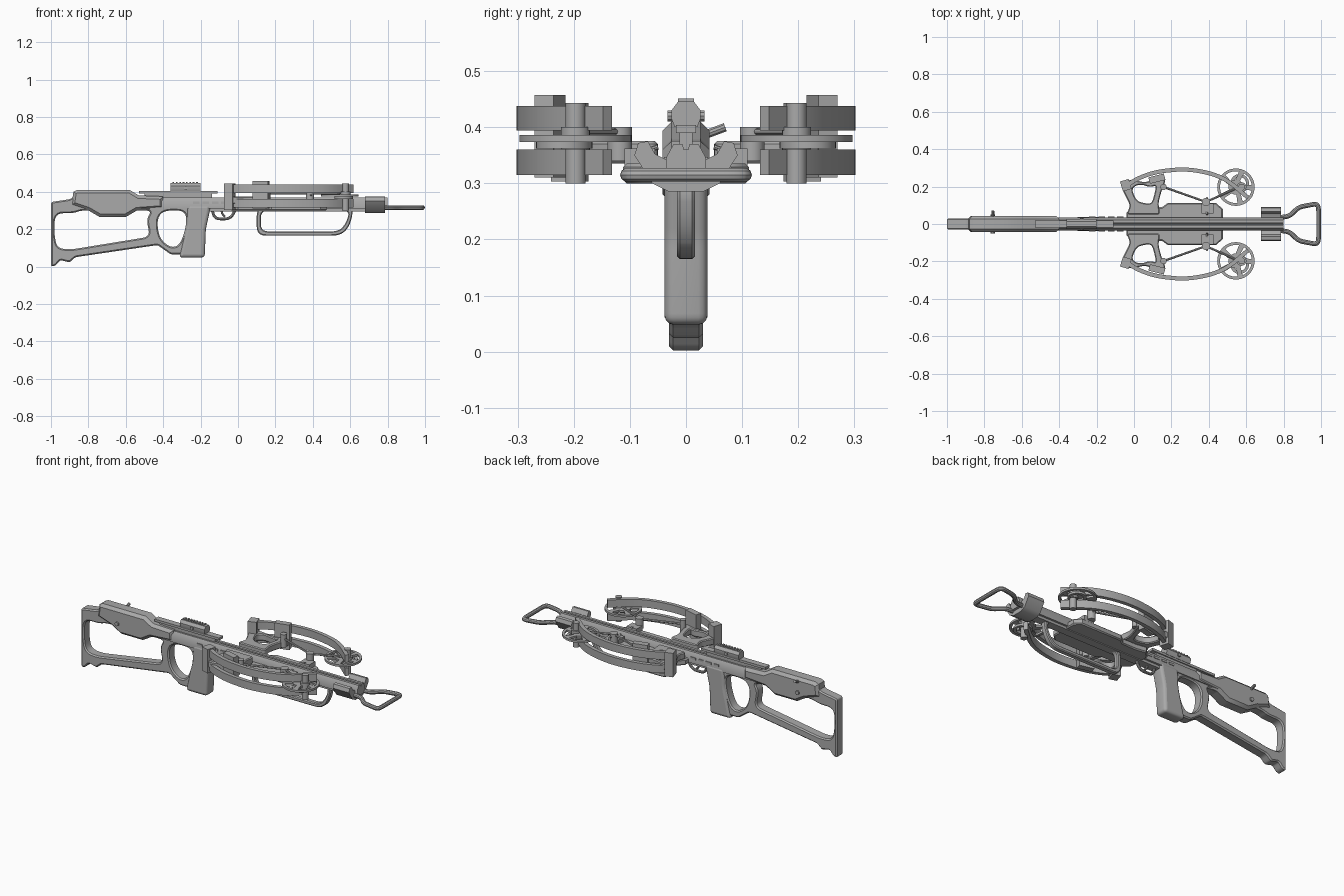
import bpy
from math import pi, cos, sin
from mathutils import Vector

if "Cube" in bpy.data.objects:
    bpy.data.objects.remove(bpy.data.objects["Cube"], do_unlink=True)

grey = bpy.data.materials.new("plain grey")
grey.use_nodes = True
grey.diffuse_color = (0.4, 0.4, 0.4, 1)
grey.node_tree.nodes["Principled BSDF"].inputs["Base Color"].default_value = (0.4, 0.4, 0.4, 1)


def finish(ob, name):
    ob.name = name
    ob.data.materials.clear()
    ob.data.materials.append(grey)
    bpy.ops.object.shade_smooth_by_angle(angle=0.6)
    return ob


def rounded(pts, r, closed=True, steps=5):
    """Round each corner of a path with a short quadratic arc."""
    pts = [Vector(p) for p in pts]
    n, out = len(pts), []
    for i, p in enumerate(pts):
        if r == 0 or (not closed and i in (0, n - 1)):
            out.append(p)
            continue
        a, b = pts[i - 1] - p, pts[(i + 1) % n] - p
        a = p + a.normalized() * min(r, a.length * 0.48)
        b = p + b.normalized() * min(r, b.length * 0.48)
        for k in range(steps + 1):
            t = k / steps
            out.append(a * (1 - t) ** 2 + p * 2 * t * (1 - t) + b * t * t)
    return out


def curve_object(name, dims, paths, closed):
    cu = bpy.data.curves.new(name, "CURVE")
    cu.dimensions = dims
    for path in paths:
        sp = cu.splines.new("POLY")
        sp.points.add(len(path) - 1)
        for q, p in zip(sp.points, path):
            q.co = (p[0], p[1], p[2] if len(p) > 2 else 0, 1)
        sp.use_cyclic_u = closed
    ob = bpy.data.objects.new(name, cu)
    bpy.context.collection.objects.link(ob)
    bpy.ops.object.select_all(action="DESELECT")
    ob.select_set(True)
    bpy.context.view_layer.objects.active = ob
    return ob


def plate(name, loops, plane, lo, hi, bevel=0.0, res=0):
    """Extrude an outline with holes along the axis normal to the plane."""
    ob = curve_object(name, "2D", loops, True)
    cu, mid = ob.data, (lo + hi) / 2
    cu.fill_mode = "BOTH"
    cu.extrude = (hi - lo) / 2 - bevel
    cu.bevel_depth, cu.bevel_resolution, cu.offset = bevel, res, -bevel
    if plane == "XZ":
        ob.rotation_euler, ob.location = (pi / 2, 0, 0), (0, mid, 0)
    elif plane == "YZ":
        ob.rotation_euler, ob.location = (pi / 2, 0, pi / 2), (mid, 0, 0)
    else:
        ob.location = (0, 0, mid)
    bpy.ops.object.convert(target="MESH")
    return finish(bpy.context.object, name)


def tube(name, path, radius, closed=False):
    ob = curve_object(name, "3D", [path], closed)
    ob.data.bevel_depth, ob.data.bevel_resolution = radius, 3
    ob.data.use_fill_caps = True
    bpy.ops.object.convert(target="MESH")
    return finish(bpy.context.object, name)


def box(name, x, y, z, turn=0):
    bpy.ops.mesh.primitive_cube_add(size=1, location=[sum(v) / 2 for v in (x, y, z)], rotation=(0, 0, turn))
    bpy.context.object.scale = [abs(v[1] - v[0]) for v in (x, y, z)]
    return finish(bpy.context.object, name)


def post(name, x, y, z0, z1, r):
    bpy.ops.mesh.primitive_cylinder_add(vertices=20, radius=r, depth=z1 - z0, location=(x, y, (z0 + z1) / 2))
    return finish(bpy.context.object, name)


def arc(cx, cy, r, a0=0.0, a1=2 * pi, n=32):
    return [(cx + r * cos(a0 + (a1 - a0) * k / n), cy + r * sin(a0 + (a1 - a0) * k / n)) for k in range(n)]


def mirrored(pts, s):
    return [(p[0], p[1] * s, *p[2:]) for p in pts]


# Skeleton stock with shoulder and thumb openings
stock = rounded([(-1, 0), (-.975, .005), (-.95, .035), (-.9, .022), (-.87, .05), (-.43, .115), (-.36, .065),
                 (-.27, .065), (-.25, .32), (-.4, .35), (-.88, .372), (-.9, .36), (-1, .345)], .012)
shoulder_hole = rounded([(-.985, .2), (-.975, .285), (-.88, .285), (-.84, .3), (-.46, .3), (-.49, .255),
                         (-.47, .16), (-.9, .09), (-.97, .1)], .04)
thumb_hole = rounded([(-.435, .25), (-.4, .3), (-.28, .3), (-.275, .22), (-.31, .115), (-.36, .1), (-.42, .15)], .05)
plate("stock", [stock, shoulder_hole, thumb_hole], "XZ", -.03, .03, .007)

# Hand grip
grip = rounded([(-.315, .048), (-.178, .048), (-.172, .2), (-.15, .3), (-.15, .33), (-.27, .33), (-.275, .22)], .02)
plate("hand_grip", [grip], "XZ", -.038, .038, .016, 2)

# Receiver housing with chamfered edges
plate("receiver", [[(-.89, .33), (-.88, .4), (-.86, .41), (-.58, .41), (-.53, .38), (-.4, .375), (-.4, .31),
                    (-.54, .3), (-.6, .265), (-.74, .265), (-.8, .3)]], "XZ", -.042, .042, .016)
tube("receiver_pin", [(-.755, -.05, .325), (-.755, .05, .325)], .012)
tube("safety_lever", [(-.755, .03, .385), (-.755, .07, .4)], .008)

# Flight rail with a centre groove
rail_half = [(.036, .31), (.036, .345), (.022, .37), (.006, .37), (.004, .36)]
rail = rail_half + [(-y, z) for y, z in reversed(rail_half)]
plate("flight_rail", [rail], "YZ", -.54, .8)
box("rail_underside", (-.25, .68), (-.024, .024), (.295, .32))
for s in (-1, 1):
    for k in range(4):
        box("rail_side_slot", (-.24 + k * .05, -.205 + k * .05), (s * .03, s * .039), (.335, .347))

# Sight bridge and toothed sight mount
box("sight_bridge", (-.53, -.11), (-.018, .018), (.39, .404))
box("sight_bridge_foot", (-.5, -.14), (-.012, .012), (.36, .392))
mount_half = [(.02, .4), (.026, .415), (.026, .43), (.014, .446)]
plate("sight_mount", [mount_half + [(-y, z) for y, z in reversed(mount_half)]], "YZ", -.36, -.2)
for k in range(8):
    box("sight_tooth", (-.35 + k * .018, -.341 + k * .018), (-.014, .014), (.44, .451))
tube("mount_screw", [(-.28, -.033, .42), (-.28, .033, .42)], .01)

# Trigger and guard
tube("trigger_guard", rounded([(-.14, 0, .31), (-.125, 0, .255), (-.04, 0, .255), (-.005, 0, .32)], .03, False), .008)
tube("trigger", rounded([(-.08, 0, .32), (-.09, 0, .29), (-.07, 0, .265)], .02, False), .006)

# Loop-shaped fore grip
outer = rounded([(.1, .32), (.1, .165), (.55, .165), (.6, .22), (.62, .32)], .05)
inner = rounded([(.122, .3), (.122, .188), (.54, .188), (.58, .235), (.597, .3)], .04)
plate("fore_grip", [outer, inner], "XZ", -.016, .016, .005)

# Wide riser deck
deck_half = [(-.04, .06), (.0, .1), (.06, .09), (.15, .09), (.18, .112), (.44, .112), (.475, .08), (.475, .04)]
deck = deck_half + mirrored(deck_half[::-1], -1)
plate("riser_deck", [deck], "XY", .3, .335, .006)

# Front block with raised ears
block_half = [(.03, .285), (.06, .3), (.092, .35), (.085, .372), (.068, .375), (.055, .352), (.03, .34)]
plate("front_block", [block_half + [(-y, z) for y, z in reversed(block_half)]], "YZ", .68, .785)

# Foot stirrup
stirrup_half = [(.77, .035, .315), (.83, .04, .315), (.88, .09, .315), (.975, .108, .315), (.987, .09, .315)]
tube("foot_stirrup", rounded(stirrup_half + mirrored(stirrup_half[::-1], -1), .025, False), .0125)

# Both bow sides
limb_path = rounded([(-.04, .205), (.02, .245), (.12, .28), (.27, .295), (.4, .275), (.5, .235), (.61, .14)], .06, False)
arm_outline = rounded([(-.04, .05), (-.02, .1), (-.065, .19), (-.05, .235), (.0, .235), (.06, .222), (.15, .255),
                       (.17, .235), (.145, .17), (.13, .11), (.14, .05)], .02)
arm_hole = rounded([(.015, .12), (-.015, .19), (.03, .215), (.09, .195), (.12, .21), (.105, .14), (.09, .105)], .03)
cam_x, cam_y, cam_r = .545, .197, .1
spokes = 5
for s, side in ((1, "left"), (-1, "right")):
    # Paired limbs
    edge_a, edge_b = [], []
    for i, p in enumerate(limb_path):
        d = limb_path[min(i + 1, len(limb_path) - 1)] - limb_path[max(i - 1, 0)]
        nrm = Vector((-d.y, d.x)).normalized() * .011
        edge_a.append(tuple(p + nrm))
        edge_b.append(tuple(p - nrm))
    limb = mirrored(edge_a + edge_b[::-1], s)
    plate(side + "_lower_limb", [limb], "XY", .315, .36)
    plate(side + "_upper_limb", [limb], "XY", .394, .438)

    # Riser arm, limb pocket and clamp
    plate(side + "_riser_arm", [mirrored(arm_outline, s), mirrored(arm_hole, s)], "XY", .335, .375, .005)
    box(side + "_limb_pocket", (-.068, -.02), (s * .18, s * .235), (.303, .443), s * .3)
    box(side + "_limb_clamp", (.08, .165), (s * .225, s * .26), (.31, .457), s * .25)

    # Spoked cam wheel on its axle
    cx, cy = cam_x, cam_y * s
    loops = [arc(cx, cy, cam_r, n=48)]
    for k in range(spokes):
        a = 2 * pi * k / spokes
        loops.append(arc(cx, cy, .085, a + .12, a + 1.14, 10) + arc(cx, cy, .04, a + 1.0, a + .24, 8))
    plate(side + "_cam_wheel", loops, "XY", .374, .386)
    plate(side + "_inner_cam", [arc(cx + .02, cy + s * .02, .05), arc(cx + .02, cy + s * .02, .034)], "XY", .362, .375)
    post(side + "_cam_axle", cx + .03, cy, .3, .443, .018)
    post(side + "_cam_hub", cx + .03, cy, .36, .4, .026)

    # Cables with anchor post and rail bracket
    post(side + "_cable_post", .158, s * .198, .345, .42, .017)
    tube(side + "_cable", [(.158, s * .198, .392), (.385, s * .118, .392), (cx, s * .19, .392)], .006)
    box(side + "_cable_bracket", (.36, .425), (s * .055, s * .11), (.33, .362))
    post(side + "_cable_guide", .385, s * .118, .34, .4, .022)
    tube(side + "_cable_stay", [(.39, s * .05, .365), (.39, s * .105, .345), (.39, s * .14, .385)], .005)
